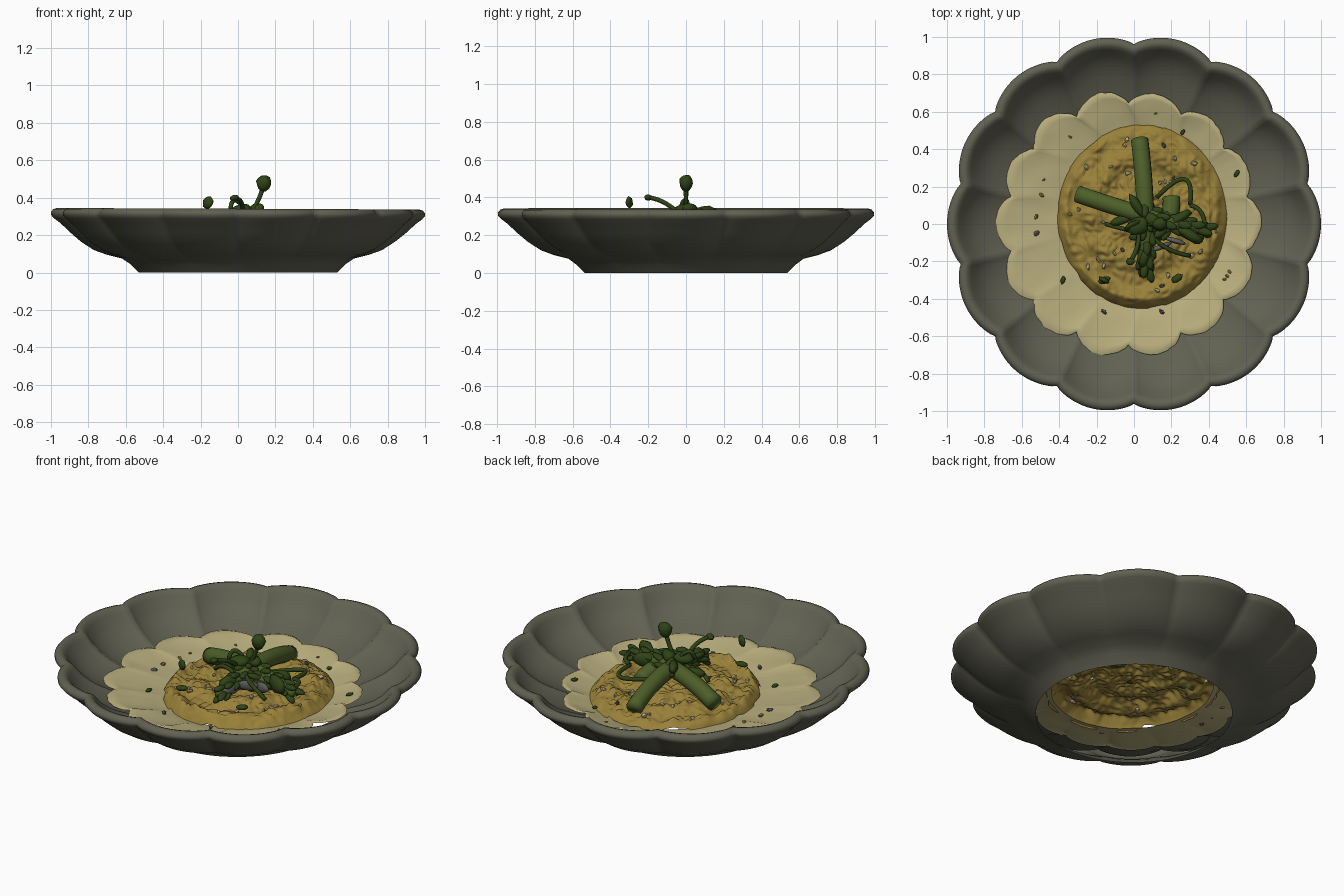
import bpy, bmesh, math, random
from mathutils import Vector, noise

if "Cube" in bpy.data.objects:
    bpy.data.objects.remove(bpy.data.objects["Cube"])

random.seed(4)
N = 14                                     # lobes on the bowl


def mat(name, c):
    m = bpy.data.materials.new(name)
    m.diffuse_color = (*c, 1)
    m.use_nodes = True
    m.node_tree.nodes["Principled BSDF"].inputs["Base Color"].default_value = m.diffuse_color
    return m


BOWL = mat("dark stoneware", (0.118, 0.118, 0.084))
CREAM = mat("cream sauce", (0.49, 0.43, 0.21))
GOLD = mat("golden puree", (0.32, 0.22, 0.042))
STEM = mat("stalk green", (0.075, 0.115, 0.022))
LEAF = mat("dark leaf green", (0.028, 0.056, 0.008))
CRUMB = mat("pale crumb", (0.47, 0.41, 0.24))
GREY = mat("grey flake", (0.11, 0.11, 0.105))


def finish(name, bm, m, smooth=True):
    me = bpy.data.meshes.new(name)
    bm.to_mesh(me)
    bm.free()
    me.materials.append(m)
    for p in me.polygons:
        p.use_smooth = smooth
    ob = bpy.data.objects.new(name, me)
    bpy.context.collection.objects.link(ob)
    return ob


def rings(bm, rows, closed_end=False):
    """Skin a list of rings, each a list of points."""
    vs = [[bm.verts.new(p) for p in row] for row in rows]
    n = len(rows[0])
    for a, b in zip(vs, vs[1:]):
        for i in range(n):
            j = (i + 1) % n
            bm.faces.new((a[i], a[j], b[j], b[i]))
    if closed_end:
        bm.faces.new(vs[0][::-1])
        bm.faces.new(vs[-1])


def lobe(t):
    return abs(math.cos(N / 2 * t)) ** 0.75


# Scalloped bowl, open under the foot: radius, height, scallop depth
profile = [(.53, 0, 0), (.545, .015, 0), (.575, .045, 0), (.62, .075, .01), (.70, .095, .02),
           (.77, .12, .03), (.84, .165, .035), (.90, .215, .04), (.95, .262, .045),
           (.985, .288, .05), (1, .305, .05), (1, .32, .05), (.988, .335, .05), (.97, .341, .05),
           (.952, .335, .052), (.935, .315, .055), (.905, .272, .06), (.86, .23, .065),
           (.80, .195, .065), (.73, .167, .06), (.66, .14, .05), (.60, .12, .03)]
SEG = N * 18
bm = bmesh.new()
rows = []
for r, z, a in profile:
    row = []
    for i in range(SEG):
        t = 2 * math.pi * i / SEG
        rr = r - a * (1 - lobe(t))
        x, y = rr * math.cos(t), rr * math.sin(t) * 1.012
        row.append((x, y, z * (1 - .012 * x) if z > .2 else z))
    rows.append(row)
rings(bm, rows)
finish("bowl", bm, BOWL)

# Cream sauce ring with a lobed edge
GX, GY = .045, .04                         # puree centre
bm = bmesh.new()
rows = []
for k in range(13):
    f = k / 12
    row = []
    for i in range(SEG):
        t = 2 * math.pi * i / SEG
        c, s = math.cos(t), math.sin(t)
        w = .014 * noise.noise((c * 4, s * 4, 2)) + .006 * noise.noise((c * 20, s * 20, 5))
        ro = .712 - .065 * (1 - lobe(t)) + w
        outer = Vector((ro * c - .03, ro * s))
        inner = Vector((GX + .425 * c, GY + .46 * s))
        p = inner.lerp(outer, f)
        z = .128 + .052 * f + .004 * noise.noise((p.x * 9, p.y * 9, 0))
        row.append((p.x, p.y, z - (.012 if k == 12 else 0)))
    rows.append(row)
rings(bm, rows)
finish("cream_sauce", bm, CREAM)


# Lumpy swirled puree mound
def puree_z(x, y):
    dx, dy = x - GX, y - GY
    r, t = math.hypot(dx / .455, dy / .495), math.atan2(dy, dx)
    rise = min(1, max(0, (1 - r) / .1)) ** .6
    swirl = .013 * math.cos(16 * r + t) * min(1, r * 2.5)
    n1 = noise.noise((x * 11, y * 11, 1))
    n2 = abs(noise.noise((x * 24, y * 24, 7)))
    return .125 + rise * (.048 + .02 * (1 - r) + swirl + .02 * n1 + .028 * n2)


bm = bmesh.new()
rows = []
for k in range(61):
    f = 1 - k / 61
    row = []
    for i in range(200):
        t = 2 * math.pi * i / 200
        c, s = math.cos(t), math.sin(t)
        e = f * (1 + .04 * noise.noise((c * 3, s * 3, 8)) + .02 * noise.noise((c * 9, s * 9, 3)))
        x, y = GX + .455 * e * c, GY + .495 * e * s
        row.append((x, y, puree_z(x, y)))
    rows.append(row)
rings(bm, rows, False)
bm.verts.ensure_lookup_table()
bm.faces.new(bm.verts[-200:])
finish("puree_mound", bm, GOLD)


def spline(pts, f):
    """Quadratic curve through three points."""
    a, b, c = (Vector(p) for p in pts)
    return a * (2 * f - 1) * (f - 1) + b * 4 * f * (1 - f) + c * f * (2 * f - 1)


def tube(bm, pts, radius, steps=20, sides=12):
    rows = []
    for k in range(steps + 1):
        f = k / steps
        p = spline(pts, f)
        d = (spline(pts, f + .01) - spline(pts, f - .01)).normalized()
        u = d.cross(Vector((.13, .2, 1))).normalized()
        v = d.cross(u)
        r = radius(f)
        rows.append([p + (u * math.cos(a) + v * math.sin(a)) * r
                     for a in (2 * math.pi * i / sides for i in range(sides))])
    rings(bm, rows, True)


def blob(bm, pos, size, direction=(0, 0, 1), sub=2, rough=0.0):
    """Ellipsoid with its z axis along direction."""
    q = Vector(direction).to_track_quat('Z', 'Y')
    for v in bmesh.ops.create_icosphere(bm, subdivisions=sub, radius=1)['verts']:
        c = v.co * (1 + rough * random.uniform(-1, 1))
        v.co = q @ Vector((c.x * size[0], c.y * size[1], c.z * size[2])) + Vector(pos)


# Asparagus stalks with scaly tips
stalks = {"stalk_long": [(.03, .45, .205), (.06, .09, .285), (.06, -.27, .235)],
          "stalk_cross": [(-.30, .16, .215), (.06, .045, .285), (.40, -.04, .25)],
          "stalk_short": [(.20, .14, .21), (.16, -.01, .25), (.02, -.04, .24)]}
for name, pts in stalks.items():
    bm = bmesh.new()
    tube(bm, pts, lambda f: .047 if f < .5 else .047 - .022 * (f - .5) * 2)
    finish(name, bm, STEM)
    bm = bmesh.new()
    for k in range(26):
        f = .48 + .52 * k / 25
        p = spline(pts, f)
        d = (spline(pts, f) - spline(pts, f - .02)).normalized()
        u = d.cross(Vector((0, 0, 1))).normalized()
        a = k * 2.4
        off = u * math.cos(a) + d.cross(u) * math.sin(a)
        blob(bm, p + off * (.043 - .03 * (f - .48)), (.022, .016, .045), d + off * .35)
    finish(name + "_tip_scales", bm, LEAF)

# Thin sprouts rising from the middle
sprouts = [[(.05, .0, .29), (.10, .0, .37), (.135, 0, .46)],
           [(.06, .02, .30), (-.01, .0, .385), (-.04, -.03, .34)],
           [(.02, -.02, .30), (.02, -.11, .37), (-.02, -.2, .40)],
           [(.12, .14, .24), (.27, .24, .25), (.30, .10, .26)],
           [(.30, .10, .26), (.36, .06, .27), (.38, -.03, .27)],
           [(.0, -.04, .27), (-.08, -.02, .28), (-.15, .0, .24)],
           [(.06, -.02, .28), (.16, -.12, .29), (.30, -.17, .24)]]
bm = bmesh.new()
for pts in sprouts:
    tube(bm, pts, lambda f: .012, 12, 8)
finish("sprouts", bm, LEAF)

# Leaves: position, size, direction
leaves = [((.138, 0, .478), (.036, .04, .045), (.3, 0, 1)),
          ((-.16, -.30, .375), (.014, .03, .035), (.6, -.3, .5)),
          ((-.02, -.20, .40), (.02, .016, .025), (1, 0, .3)),
          ((.02, -.01, .335), (.05, .03, .06), (1, .5, .1)),
          ((.10, .02, .34), (.035, .03, .05), (.5, -.5, .2)),
          ((.24, .03, .28), (.03, .045, .08), (1, .6, .1)),
          ((.30, -.06, .29), (.03, .05, .08), (1, -.6, 0)),
          ((.06, -.17, .27), (.03, .05, .07), (-.3, -1, 0)),
          ((.02, .09, .32), (.025, .035, .08), (-.5, .8, .2)),
          ((-.07, .02, .28), (.025, .03, .06), (-1, -.3, 0)),
          ((-.16, -.30, .235), (.02, .015, .035), (1, .3, .1)),
          ((.23, -.29, .22), (.02, .015, .035), (1, .6, .1)),
          ((-.38, -.30, .165), (.012, .01, .022), (.3, 1, 0)),
          ((.55, .27, .17), (.012, .01, .022), (.6, 1, 0)),
          ((.26, .49, .165), (.01, .01, .016), (.6, 1, 0))]
bm = bmesh.new()
for p, s, d in leaves:
    blob(bm, p, s, d, 2, .1)
finish("leaves", bm, LEAF)


# Crumbs and flakes scattered on the puree and sauce
def scatter(name, m, count, r0, r1, s0, s1, extra=()):
    bm = bmesh.new()
    spots = list(extra)
    for _ in range(count):
        a, r = random.uniform(0, 6.28), random.uniform(r0, r1)
        spots.append((GX + r * math.cos(a), GY + r * math.sin(a)))
    for x, y in spots:
        s = random.uniform(s0, s1)
        inside = math.hypot((x - GX) / .455, (y - GY) / .495) < .97
        z = puree_z(x, y) + .004 if inside else .153
        blob(bm, (x, y, z), (s, s * .7, s * .6),
             (random.uniform(-1, 1), random.uniform(-1, 1), .4), 1, .2)
    finish(name, bm, m, False)


scatter("pale_crumbs", CRUMB, 22, .2, .42, .012, .022, [(-.05, .42), (.2, .22), (-.34, .05), (-.19, -.19)])
scatter("grey_flakes", GREY, 3, .2, .4, .012, .02, [(-.16, -.47), (.15, -.47), (-.52, -.05), (.16, .42), (.15, -.33)])
scatter("puree_specks", GOLD, 8, .5, .58, .01, .018, [(.0, .66), (.02, .68), (.28, -.53)])

# Grey petals tucked between the stalks
bm = bmesh.new()
for p, d in (((.15, -.12, .265), (1, .4, 0)), ((.09, -.20, .25), (.3, 1, 0)), ((.22, -.09, .26), (1, -.3, .2))):
    blob(bm, p, (.015, .03, .06), d, 2, .06)
finish("grey_petals", bm, GREY)
